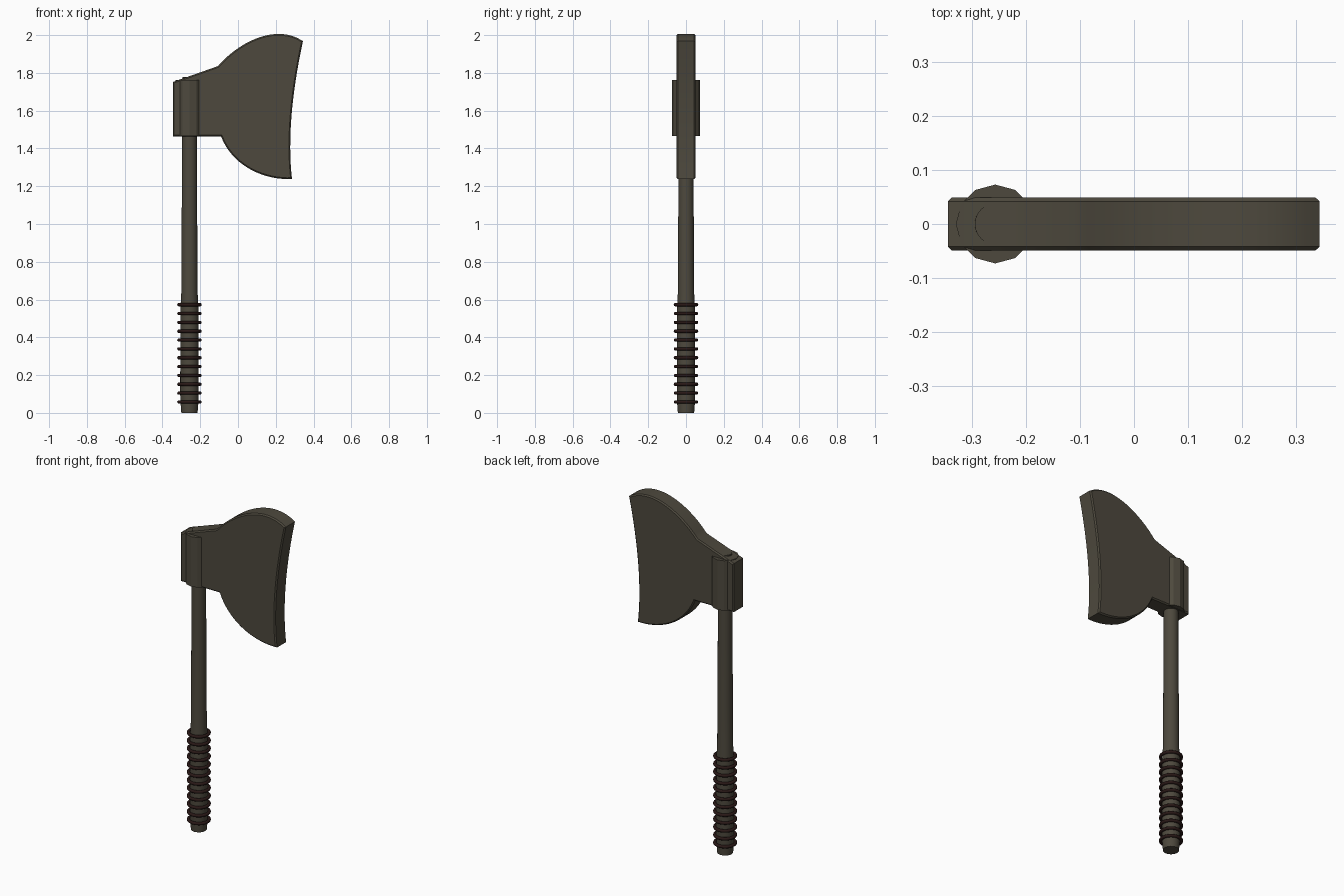
import bpy, bmesh, math
from mathutils import Vector
from mathutils.geometry import interpolate_bezier

cube = bpy.data.objects.get("Cube")
if cube:
    bpy.data.objects.remove(cube, do_unlink=True)

AXIS_X = -0.257  # handle centre line


def material(name, colour):
    m = bpy.data.materials.new(name)
    m.use_nodes = True
    m.diffuse_color = colour
    bsdf = m.node_tree.nodes["Principled BSDF"]
    bsdf.inputs["Base Color"].default_value = colour
    bsdf.inputs["Roughness"].default_value = 0.7
    return m


def finish(name, bm, mat, smooth=True):
    bmesh.ops.recalc_face_normals(bm, faces=bm.faces)
    mesh = bpy.data.meshes.new(name)
    bm.to_mesh(mesh)
    bm.free()
    obj = bpy.data.objects.new(name, mesh)
    bpy.context.collection.objects.link(obj)
    mesh.materials.append(mat)
    if smooth:
        bpy.ops.object.select_all(action="DESELECT")
        obj.select_set(True)
        bpy.context.view_layer.objects.active = obj
        bpy.ops.object.shade_smooth_by_angle(angle=math.radians(30))
    return obj


def lathe(name, profile, sides, mat, smooth=True):
    """Closed solid turned around the handle axis from (radius, z) points."""
    bm = bmesh.new()
    rings = []
    for r, z in profile:
        angles = [math.tau * i / sides for i in range(sides)]
        rings.append([bm.verts.new((AXIS_X + r * math.cos(a), r * math.sin(a), z))
                      for a in angles])
    for low, high in zip(rings, rings[1:]):
        for i in range(sides):
            j = (i + 1) % sides
            bm.faces.new((low[i], low[j], high[j], high[i]))
    bm.faces.new(rings[0])
    bm.faces.new(rings[-1])
    return finish(name, bm, mat, smooth)


def arc(*points, steps=18):
    return interpolate_bezier(*[Vector(p) for p in points], steps)


iron = material("dark olive iron", (0.075, 0.066, 0.047, 1))
cord = material("dark red cord", (0.022, 0.009, 0.008, 1))

# Handle, slightly thicker at the grip
lathe("handle", [(0.043, 0), (0.047, 0.05), (0.049, 0.1), (0.048, 0.55),
                 (0.043, 0.64), (0.040, 1.25), (0.038, 1.778)], 24, iron)

# Twelve-sided socket around the handle
lathe("socket", [(0.073, 1.466), (0.073, 1.762)], 12, iron, smooth=False)

# Axe head: curved outline, extruded with a chamfered rim
tip_top, tip_low = (0.344, 1.968), (0.286, 1.238)
neck_top, neck_low = (-0.106, 1.836), (-0.09, 1.464)
outline = [Vector(p) for p in ((-0.345, 1.464), (-0.345, 1.752), (-0.29, 1.771))]
outline += arc(neck_top, (0.0, 1.96), (0.2, 2.066), tip_top)
outline += arc(tip_top, (0.29, 1.72), (0.26, 1.46), tip_low)[1:]
outline += arc(tip_low, (0.13, 1.232), (-0.03, 1.31), neck_low)[1:]

bm = bmesh.new()
face = bm.faces.new([bm.verts.new((p.x, -0.049, p.y)) for p in outline])
back = bmesh.ops.extrude_face_region(bm, geom=[face])["geom"]
bmesh.ops.translate(bm, vec=(0, 0.098, 0),
                    verts=[v for v in back if isinstance(v, bmesh.types.BMVert)])
rim = [e for e in bm.edges if abs(e.verts[0].co.y - e.verts[1].co.y) < 0.001]
bmesh.ops.bevel(bm, geom=rim, offset=0.007, segments=1, affect="EDGES")
finish("axe_head", bm, iron)

# Cord rings wrapped around the grip
for i in range(12):
    bpy.ops.mesh.primitive_torus_add(
        major_radius=0.056, minor_radius=0.009, major_segments=32, minor_segments=10,
        location=(AXIS_X, 0, 0.058 + i * 0.0468))
    ring = bpy.context.object
    ring.name = f"grip_ring_{i + 1}"
    ring.data.materials.append(cord)
    bpy.ops.object.shade_smooth()
